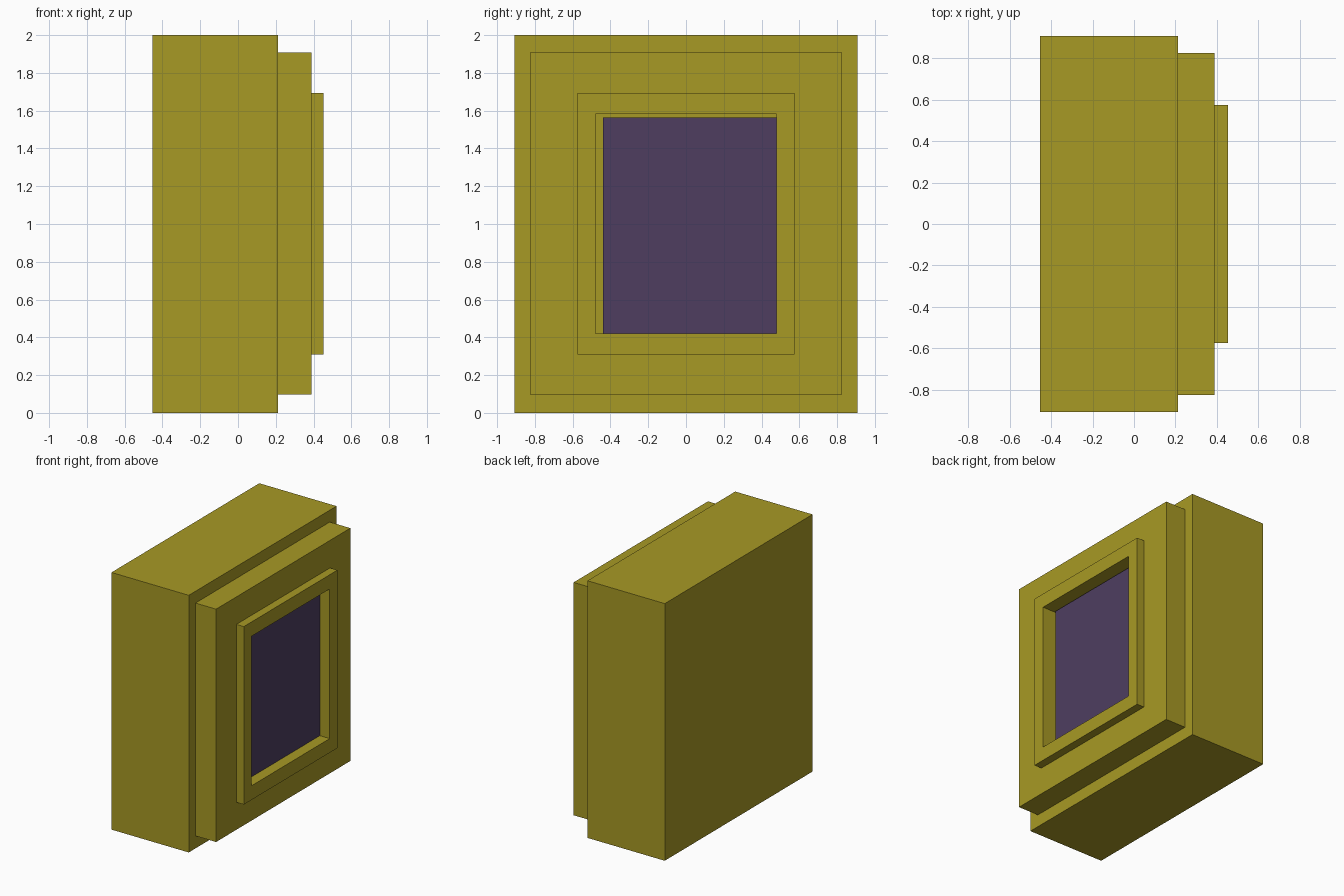
import bpy
import bmesh

cube = bpy.data.objects.get("Cube")
if cube:
    bpy.data.objects.remove(cube, do_unlink=True)


def material(name, rgb):
    mat = bpy.data.materials.new(name)
    mat.use_nodes = True
    color = (*rgb, 1)
    mat.diffuse_color = color
    mat.node_tree.nodes["Principled BSDF"].inputs["Base Color"].default_value = color
    return mat


def finish(name, bm, mat):
    bmesh.ops.recalc_face_normals(bm, faces=bm.faces)
    mesh = bpy.data.meshes.new(name)
    bm.to_mesh(mesh)
    bm.free()
    mesh.materials.append(mat)
    obj = bpy.data.objects.new(name, mesh)
    bpy.context.collection.objects.link(obj)
    return obj


def ring(bm, x, rect):
    y0, y1, z0, z1 = rect
    return [bm.verts.new((x, y, z)) for y, z in ((y0, z0), (y1, z0), (y1, z1), (y0, z1))]


def box(name, x0, x1, rect, mat):
    bm = bmesh.new()
    back, front = ring(bm, x0, rect), ring(bm, x1, rect)
    bm.faces.new(back)
    bm.faces.new(front)
    for i in range(4):
        j = (i + 1) % 4
        bm.faces.new((back[i], back[j], front[j], front[i]))
    return finish(name, bm, mat)


def frame(name, x0, x1, outer, inner, mat):
    # Rectangular tube: outer wall, front rim, inner wall, back rim
    bm = bmesh.new()
    loops = [ring(bm, x0, outer), ring(bm, x1, outer), ring(bm, x1, inner), ring(bm, x0, inner)]
    for k in range(4):
        a, b = loops[k], loops[(k + 1) % 4]
        for i in range(4):
            j = (i + 1) % 4
            bm.faces.new((a[i], a[j], b[j], b[i]))
    return finish(name, bm, mat)


olive = material("olive", (0.39, 0.32, 0.018))
purple = material("dark purple", (0.077, 0.048, 0.118))

opening = (-0.48, 0.48, 0.42, 1.583)

# Main block, then two stepped frames around the opening
box("body", -0.453, 0.212, (-0.908, 0.908, 0, 2), olive)
frame("front_panel", 0.212, 0.389, (-0.825, 0.825, 0.097, 1.908), opening, olive)
frame("bezel", 0.389, 0.453, (-0.575, 0.575, 0.31, 1.694), opening, olive)

# Recessed screen, seated against one side and the bottom of the opening
box("screen", 0.212, 0.368, (-0.44, 0.48, 0.42, 1.563), purple)
